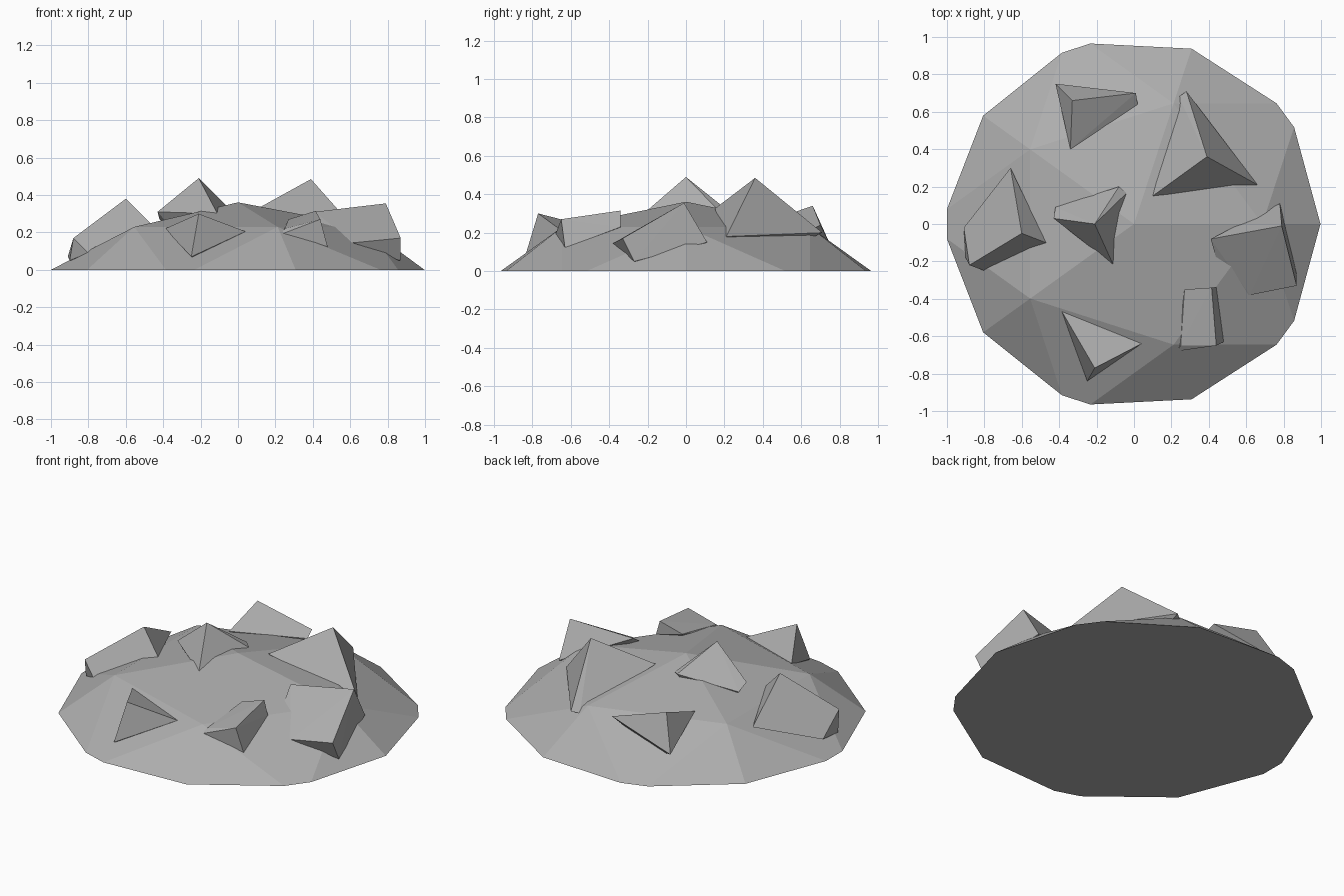
import bpy, bmesh
from mathutils import Vector

if "Cube" in bpy.data.objects:
    bpy.data.objects.remove(bpy.data.objects["Cube"])

stone = bpy.data.materials.new("grey_stone")
stone.diffuse_color = (0.42, 0.42, 0.42, 1)
stone.use_nodes = True
stone.node_tree.nodes["Principled BSDF"].inputs["Base Color"].default_value = stone.diffuse_color


def finish(bm, name):
    bmesh.ops.recalc_face_normals(bm, faces=bm.faces[:])
    me = bpy.data.meshes.new(name)
    bm.to_mesh(me)
    bm.free()
    me.materials.append(stone)
    ob = bpy.data.objects.new(name, me)
    bpy.context.collection.objects.link(ob)
    return ob


# Mound: flattened cap of a low-poly ball, closed with a flat base
bm = bmesh.new()
bmesh.ops.create_icosphere(bm, subdivisions=2, radius=1)
cut = 0.59
bmesh.ops.bisect_plane(bm, geom=bm.verts[:] + bm.edges[:] + bm.faces[:],
                       plane_co=(0, 0, cut), plane_no=(0, 0, 1), clear_inner=True)
bmesh.ops.holes_fill(bm, edges=[e for e in bm.edges if e.is_boundary], sides=0)
for v in bm.verts:
    v.co = Vector((v.co.x * 1.305, v.co.y * 1.29, (v.co.z - cut) * 0.88))
finish(bm, "mound")


# Angular stone: convex block whose corners sink into the mound
def rock(name, corners):
    bm = bmesh.new()
    for p in corners:
        bm.verts.new(p)
    c = sum((Vector(p) for p in corners), Vector()) / len(corners)
    bm.verts.new((c.x * 0.93, c.y * 0.93, 0.04))
    bmesh.ops.convex_hull(bm, input=bm.verts[:])
    bmesh.ops.delete(bm, geom=[v for v in bm.verts if not v.link_faces], context='VERTS')
    bmesh.ops.dissolve_limit(bm, angle_limit=0.02, verts=bm.verts[:], edges=bm.edges[:])
    finish(bm, name)


rock("rock_back_right", [(.39, .36, .485), (.10, .15, .325), (.66, .21, .18),
                         (.28, .71, .20), (.24, .68, .19)])
rock("rock_back_left", [(-.33, .66, .34), (-.42, .75, .14), (.01, .70, .24),
                        (.02, .64, .21), (-.16, .53, .22), (-.34, .40, .25)])
rock("rock_left", [(-.60, -.05, .38), (-.66, .30, .20), (-.47, -.10, .25),
                   (-.88, -.22, .17), (-.91, -.02, .07), (-.90, -.18, .05), (-.80, -.25, .09)])
rock("rock_centre", [(-.21, 0, .49), (-.43, .03, .31), (-.42, .09, .27),
                     (-.08, .20, .33), (-.04, .165, .32), (-.11, -.22, .30)])
rock("rock_front_left", [(-.21, -.77, .30), (-.39, -.46, .22), (.04, -.64, .205),
                         (-.25, -.84, .07)])
rock("rock_front_right", [(.44, -.65, .27), (.415, -.34, .315), (.27, -.35, .27),
                          (.25, -.65, .22), (.48, -.63, .12), (.44, -.34, .23), (.23, -.68, .19)])
rock("rock_right", [(.79, -.01, .355), (.41, -.08, .31), (.87, -.33, .17),
                    (.62, -.38, .145), (.78, .11, .15), (.87, -.27, .05), (.49, -.36, .14)])
